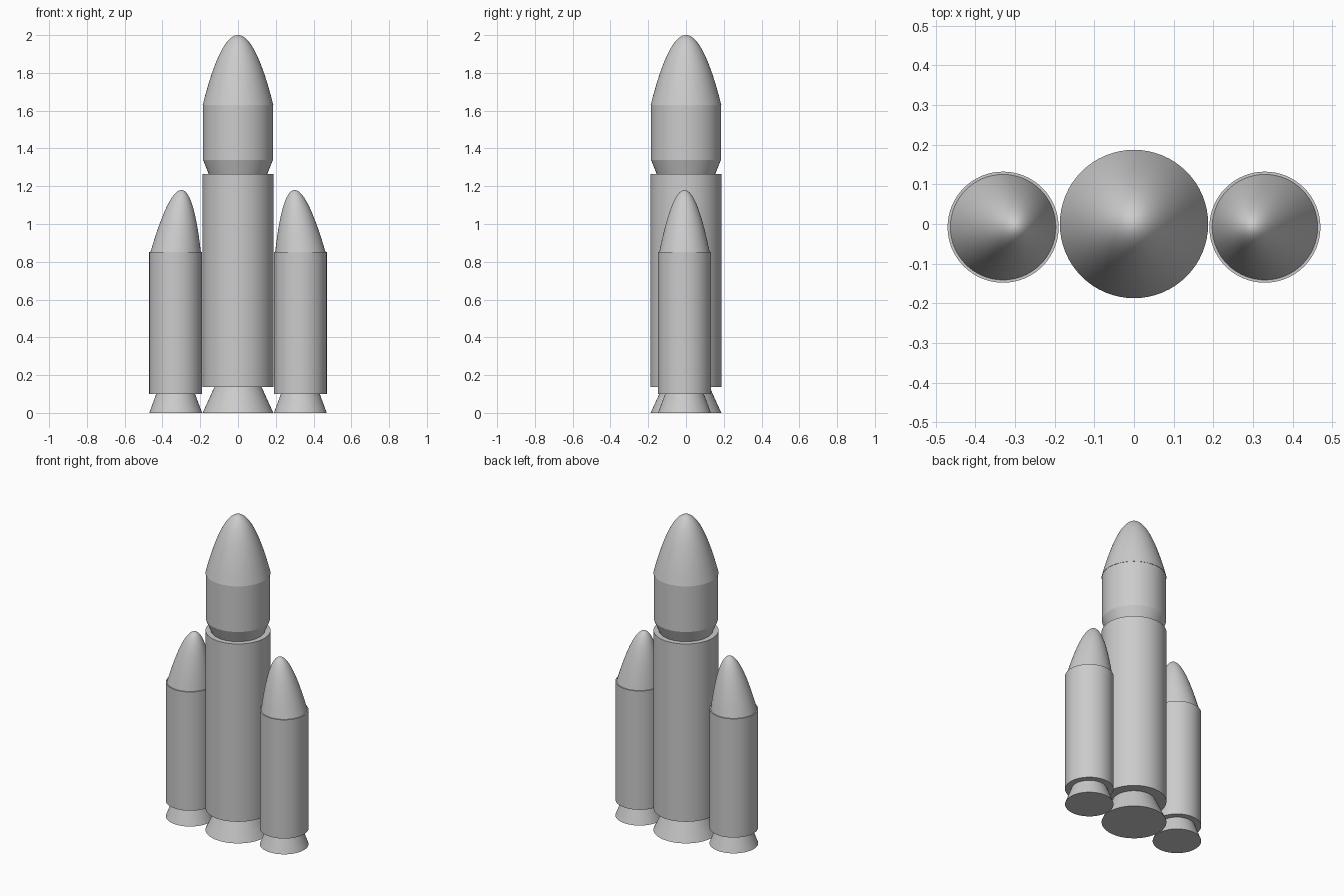
import bpy, bmesh, math

if "Cube" in bpy.data.objects:
    bpy.data.objects.remove(bpy.data.objects["Cube"], do_unlink=True)

SIDES = 64
grey = bpy.data.materials.new("hull grey")
grey.use_nodes = True
colour = (0.6, 0.6, 0.6, 1)
grey.diffuse_color = colour
grey.node_tree.nodes["Principled BSDF"].inputs["Base Color"].default_value = colour


def lathe(name, rings, x=0, y=0, angle=35):
    """Closed round body from (radius, height, x shift) rings; radius 0 makes a tip."""
    bm = bmesh.new()
    loops = []
    for r, z, shift in rings:
        n = SIDES if r else 1
        loops.append([bm.verts.new((x + shift + r * math.cos(math.tau * i / n),
                                    y + r * math.sin(math.tau * i / n), z))
                      for i in range(n)])
    for low, high in zip(loops, loops[1:]):
        for i in range(SIDES):
            j = (i + 1) % SIDES
            if len(high) == 1:
                bm.faces.new((low[i], low[j], high[0]))
            else:
                bm.faces.new((low[i], low[j], high[j], high[i]))
    for loop in (loops[0], loops[-1]):
        if len(loop) > 1:
            bm.faces.new(loop)
    bmesh.ops.recalc_face_normals(bm, faces=bm.faces)
    mesh = bpy.data.meshes.new(name)
    bm.to_mesh(mesh)
    bm.free()
    mesh.materials.append(grey)
    obj = bpy.data.objects.new(name, mesh)
    bpy.context.collection.objects.link(obj)
    bpy.ops.object.select_all(action='DESELECT')
    obj.select_set(True)
    bpy.context.view_layer.objects.active = obj
    bpy.ops.object.shade_smooth_by_angle(angle=math.radians(angle))
    return obj


def ogive(radius, base, top, lean=0, steps=20):
    """Parabolic nose rings whose tip leans sideways."""
    rings = []
    for i in range(steps + 1):
        s = 1 - i / steps
        t = 1 - s * s
        rings.append((radius * s, base + (top - base) * t, lean * t))
    return rings


# Core stage
lathe("core_nozzle", [(0.187, 0, 0), (0.125, 0.137, 0)])
lathe("core_body", [(0.187, 0.137, 0), (0.187, 1.265, 0)])

# Payload fairing: tapered collar, straight barrel, rounded nose
lathe("fairing_barrel", [(0.155, 1.265, 0), (0.185, 1.34, 0), (0.185, 1.63, 0)], angle=15)
lathe("fairing_nose", ogive(0.187, 1.63, 2.0))

# Side boosters with noses leaning towards the core
for side, label in ((1, "left"), (-1, "right")):
    x, y = 0.33 * side, -0.008
    lathe(label + "_booster_nozzle", [(0.14, 0, 0), (0.103, 0.1, 0)], x, y)
    lathe(label + "_booster_body", [(0.14, 0.1, 0), (0.14, 0.853, 0)], x, y)
    lathe(label + "_booster_nose", ogive(0.133, 0.853, 1.18, -0.03 * side), x, y)
